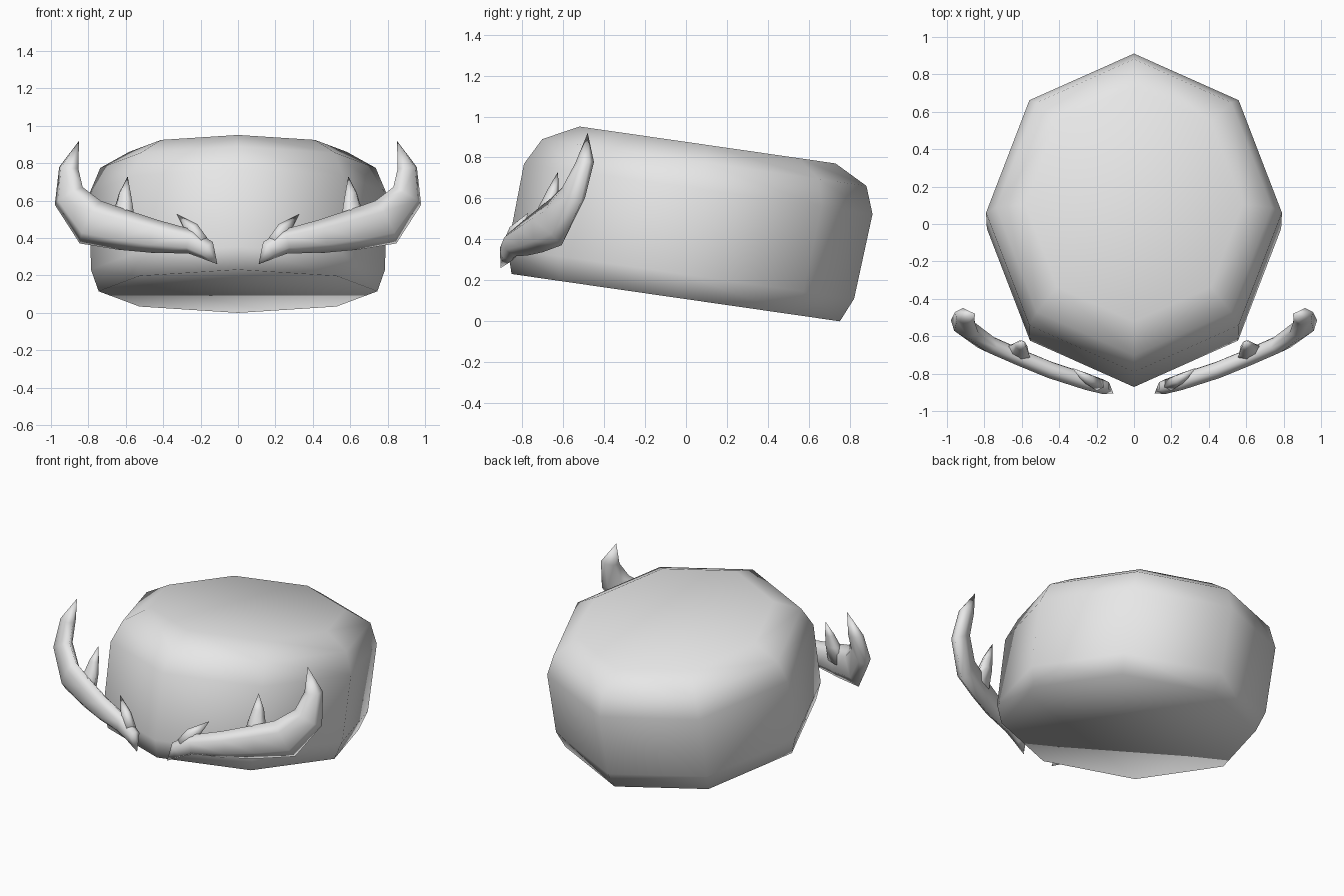
import bpy
import bmesh
from math import cos, sin, pi, radians
from mathutils import Vector, Matrix

cube = bpy.data.objects.get("Cube")
if cube:
    bpy.data.objects.remove(cube, do_unlink=True)

grey = bpy.data.materials.new("light_grey")
grey.use_nodes = True
grey.diffuse_color = (0.8, 0.8, 0.8, 1)
grey.node_tree.nodes["Principled BSDF"].inputs["Base Color"].default_value = (0.8, 0.8, 0.8, 1)


def finish(bm, name):
    """Turn a bmesh into a smooth shaded object."""
    bmesh.ops.recalc_face_normals(bm, faces=bm.faces[:])
    for face in bm.faces:
        face.smooth = True
    mesh = bpy.data.meshes.new(name)
    bm.to_mesh(mesh)
    bm.free()
    mesh.materials.append(grey)
    obj = bpy.data.objects.new(name, mesh)
    bpy.context.collection.objects.link(obj)
    return obj


def bridge(bm, low, high):
    """Join two rings of equal size with quads."""
    n = len(low)
    for i in range(n):
        j = (i + 1) % n
        bm.faces.new((low[i], low[j], high[j], high[i]))


# Body: tilted eight-sided drum with bevelled rims (height, centre, radius)
bm = bmesh.new()
profile = [(0.107, -0.066, 0.81), (0.226, -0.058, 0.855), (0.648, -0.033, 0.86),
           (0.78, -0.022, 0.80), (0.867, -0.019, 0.632)]
rings = []
for height, centre, radius in profile:
    rings.append([bm.verts.new((0.92 * radius * sin(k * pi / 4),
                                centre + radius * cos(k * pi / 4), height))
                  for k in range(8)])
for low, high in zip(rings, rings[1:]):
    bridge(bm, low, high)
bm.faces.new(rings[0])
bm.faces.new(rings[-1])
bmesh.ops.transform(bm, matrix=Matrix.Rotation(radians(-8.2), 4, "X"), verts=bm.verts[:])
finish(bm, "drum_body")

# Antler branches: (x, y, z, half width); zero width makes a point
beam = [(0.11, -0.905, 0.26, 0), (0.165, -0.87, 0.335, 0.055), (0.25, -0.845, 0.38, 0.065),
        (0.45, -0.78, 0.41, 0.09), (0.62, -0.71, 0.445, 0.11), (0.79, -0.635, 0.485, 0.13),
        (0.905, -0.55, 0.625, 0.095), (0.905, -0.495, 0.775, 0.057), (0.85, -0.48, 0.92, 0)]
short_tine = [(0.20, -0.855, 0.37, 0.05), (0.245, -0.83, 0.445, 0.042), (0.33, -0.77, 0.53, 0)]
long_tine = [(0.63, -0.70, 0.45, 0.09), (0.61, -0.675, 0.56, 0.055),
             (0.605, -0.65, 0.64, 0.035), (0.59, -0.625, 0.73, 0)]
depth_axis = Vector((-0.43, 0.9, 0)).normalized()


def add_branch(bm, path, side, sides=6):
    """Sweep a flattened hexagon along the path."""
    points = [Vector(p[:3]) for p in path]
    previous = None
    for i, point in enumerate(points):
        tangent = points[min(i + 1, len(points) - 1)] - points[max(i - 1, 0)]
        across = depth_axis.cross(tangent).normalized()
        width = path[i][3]
        depth = min(0.05, width * 0.75)
        ring = []
        for k in range(sides if width else 1):
            a = 2 * pi * k / sides
            v = point + across * width * cos(a) + depth_axis * depth * sin(a)
            ring.append(bm.verts.new((side * v.x, v.y, v.z)))
        if previous is None:
            if len(ring) > 1:
                bm.faces.new(ring)
        elif len(previous) == len(ring):
            bridge(bm, previous, ring)
        else:
            tip, base = (ring[0], previous) if len(ring) == 1 else (previous[0], ring)
            for k in range(sides):
                bm.faces.new((base[k], base[(k + 1) % sides], tip))
        previous = ring


# Left and right antlers
for name, side in (("left_antler", 1), ("right_antler", -1)):
    bm = bmesh.new()
    for path in (beam, short_tine, long_tine):
        add_branch(bm, path, side)
    finish(bm, name)
